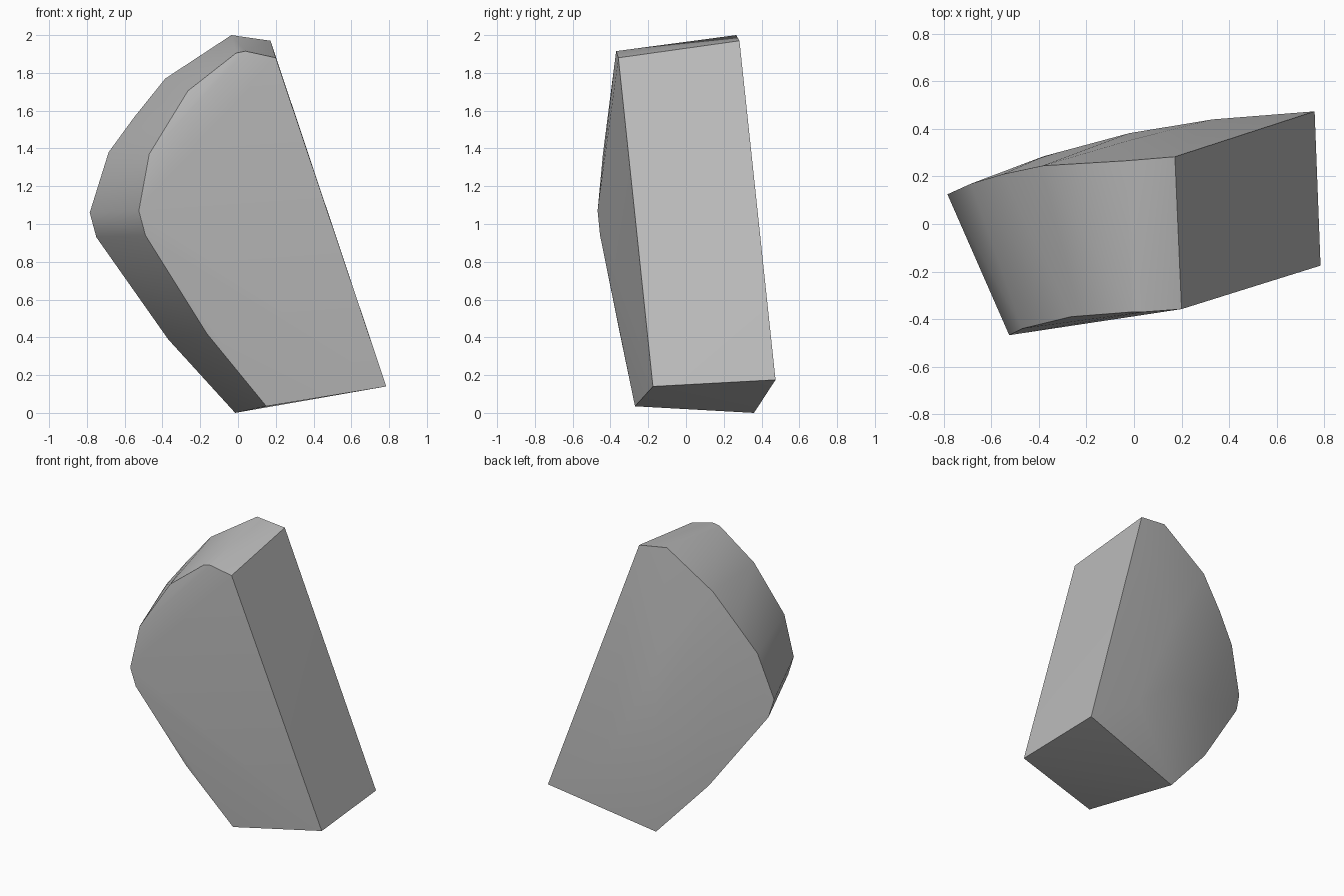
import bpy, bmesh, math

cube = bpy.data.objects.get("Cube")
if cube:
    bpy.data.objects.remove(cube, do_unlink=True)

# Outline of the front face
front = [(.785, -.175, .14), (.15, -.27, .035), (-.165, -.35, .42),
         (-.49, -.455, .94), (-.525, -.468, 1.07), (-.47, -.44, 1.37),
         (-.265, -.39, 1.705), (-.01, -.37, 1.905), (.04, -.37, 1.915),
         (.2, -.358, 1.88)]

# Outline of the back face, a little larger
back = [(.76, .474, .175), (-.015, .36, 0), (-.37, .27, .39),
        (-.75, .14, .93), (-.785, .125, 1.06), (-.685, .17, 1.38),
        (-.55, .21, 1.565), (-.385, .245, 1.77), (-.035, .266, 2),
        (.172, .283, 1.97)]

# Gentle outward bulge of the back face
bulge = [(.33, .44, .45), (-.02, .382, .75), (-.38, .285, .8), (-.02, .352, 1.2)]

# Convex faceted stone
bm = bmesh.new()
for co in front + back + bulge:
    bm.verts.new(co)
hull = bmesh.ops.convex_hull(bm, input=bm.verts)
loose = [g for g in hull["geom_interior"] if isinstance(g, bmesh.types.BMVert)]
bmesh.ops.delete(bm, geom=loose, context="VERTS")
bmesh.ops.recalc_face_normals(bm, faces=bm.faces)
mesh = bpy.data.meshes.new("stone_block")
bm.to_mesh(mesh)
bm.free()
stone = bpy.data.objects.new("stone_block", mesh)
bpy.context.collection.objects.link(stone)

# Plain grey
grey = bpy.data.materials.new("stone_grey")
grey.use_nodes = True
colour = (.5, .5, .5, 1)
grey.diffuse_color = colour
grey.node_tree.nodes["Principled BSDF"].inputs["Base Color"].default_value = colour
mesh.materials.append(grey)

# Soft facets with crisp face borders
bpy.ops.object.select_all(action="DESELECT")
stone.select_set(True)
bpy.context.view_layer.objects.active = stone
bpy.ops.object.shade_smooth_by_angle(angle=math.radians(40))
